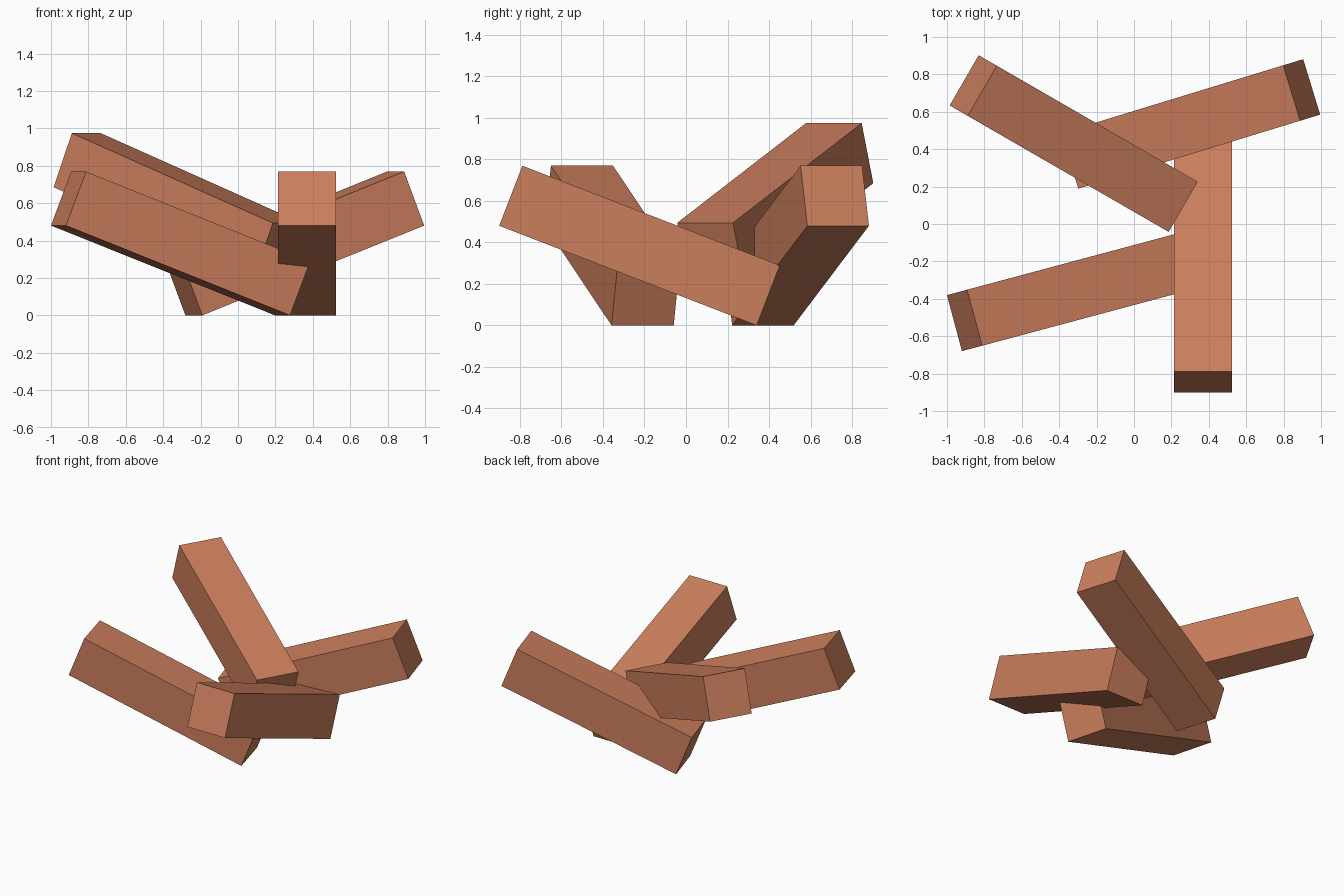
import bpy
from math import radians, sin, cos, asin
from mathutils import Matrix, Vector

if "Cube" in bpy.data.objects:
    bpy.data.objects.remove(bpy.data.objects["Cube"])

LENGTH, THICK, RISE = 1.33, 0.31, 0.48
TILT = asin(RISE / LENGTH)

clay = bpy.data.materials.new("clay brown")
clay.diffuse_color = (0.60, 0.21, 0.11, 1)
clay.use_nodes = True
clay.node_tree.nodes["Principled BSDF"].inputs["Base Color"].default_value = clay.diffuse_color


def beam(name, x, y, z, heading):
    """Square beam sloping down from its raised outer end's lower edge (x, y, z) along heading."""
    bpy.ops.mesh.primitive_cube_add(size=1)
    ob = bpy.context.object
    ob.name = name
    rot = Matrix.Rotation(radians(heading), 4, 'Z') @ Matrix.Rotation(TILT, 4, 'Y')
    shape = Matrix.Translation((LENGTH / 2, 0, THICK / 2)) @ Matrix.Diagonal((LENGTH, THICK, THICK, 1))
    ob.data.transform(Matrix.Translation((x, y, z)) @ rot @ shape)
    ob.data.materials.append(clay)
    return ob


# three beams resting on the ground, and one lying over them
beam("front_beam", 0.368, -0.90, RISE, 90)
beam("left_beam", -0.96, -0.53, RISE, 15)
beam("right_beam", 0.95, 0.733, RISE, 197)
beam("upper_beam", -0.908, 0.768, 0.685, -30)
